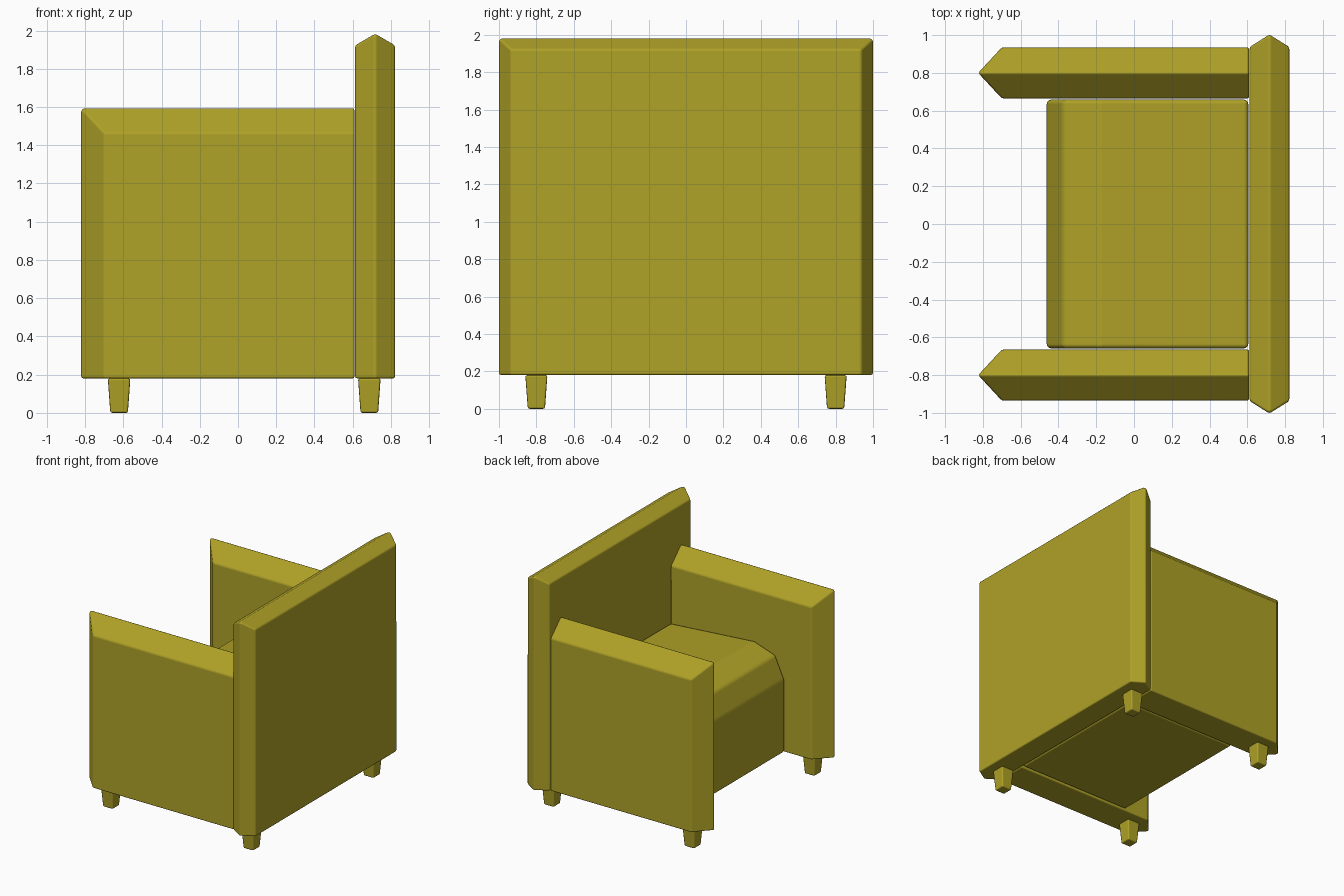
import bpy, bmesh

if "Cube" in bpy.data.objects:
    bpy.data.objects.remove(bpy.data.objects["Cube"])

mat = bpy.data.materials.new("olive_fabric")
mat.diffuse_color = (0.43, 0.36, 0.02, 1)
mat.use_nodes = True
mat.node_tree.nodes["Principled BSDF"].inputs["Base Color"].default_value = mat.diffuse_color


def loft(name, loops, bevel, segments=2):
    """Skin matching cross-sections into a closed solid with softened edges."""
    bm = bmesh.new()
    rings = [[bm.verts.new(p) for p in loop] for loop in loops]
    n = len(rings[0])
    for a, b in zip(rings, rings[1:]):
        for i in range(n):
            j = (i + 1) % n
            bm.faces.new((a[i], a[j], b[j], b[i]))
    bm.faces.new(rings[0])
    bm.faces.new(rings[-1])
    bmesh.ops.recalc_face_normals(bm, faces=bm.faces)
    for f in bm.faces:
        f.smooth = True
    me = bpy.data.meshes.new(name)
    bm.to_mesh(me)
    bm.free()
    me.materials.append(mat)
    ob = bpy.data.objects.new(name, me)
    bpy.context.collection.objects.link(ob)
    mod = ob.modifiers.new("soft_edges", 'BEVEL')
    mod.width = bevel
    mod.segments = segments
    mod.limit_method = 'ANGLE'
    mod.angle_limit = 0.26
    mod.harden_normals = True
    return ob


# Backrest: slab with a ridge running up the sides and along the top
def back_loop(x, y, z):
    return [(x, -y, 0.18), (x, y, 0.18), (x, y, z), (x, -y, z)]


loft("backrest", [back_loop(0.612, 0.937, 1.922),
                  back_loop(0.717, 1.003, 1.983),
                  back_loop(0.822, 0.937, 1.922)], 0.012)


# Armrests: ridge along the top and down the front edge
def arm_loop(y, x, z):
    return [(x, y, 0.18), (0.61, y, 0.18), (0.61, y, z), (x, y, z)]


for side, label in ((-1, "right"), (1, "left")):
    loft(label + "_armrest", [arm_loop(side * 0.665, -0.70, 1.465),
                              arm_loop(side * 0.80, -0.825, 1.598),
                              arm_loop(side * 0.935, -0.70, 1.465)], 0.012)

# Seat: cushion profile extruded between the arms
profile = [(-0.462, 0.185), (-0.462, 0.80), (-0.378, 0.985), (-0.185, 1.05),
           (0.605, 0.99), (0.605, 0.185)]
loft("seat", [[(x, y, z) for x, z in profile] for y in (-0.658, 0.658)],
     0.022, 3)


# Legs: short square tapered feet
def leg_loop(x, y, z, r):
    return [(x - r, y - r, z), (x + r, y - r, z),
            (x + r, y + r, z), (x - r, y + r, z)]


for x, end in ((-0.622, "front"), (0.687, "back")):
    for y, label in ((-0.80, "right"), (0.80, "left")):
        loft(f"{end}_{label}_leg", [leg_loop(x, y, 0.0, 0.046),
                                    leg_loop(x, y, 0.18, 0.059)], 0.01)
